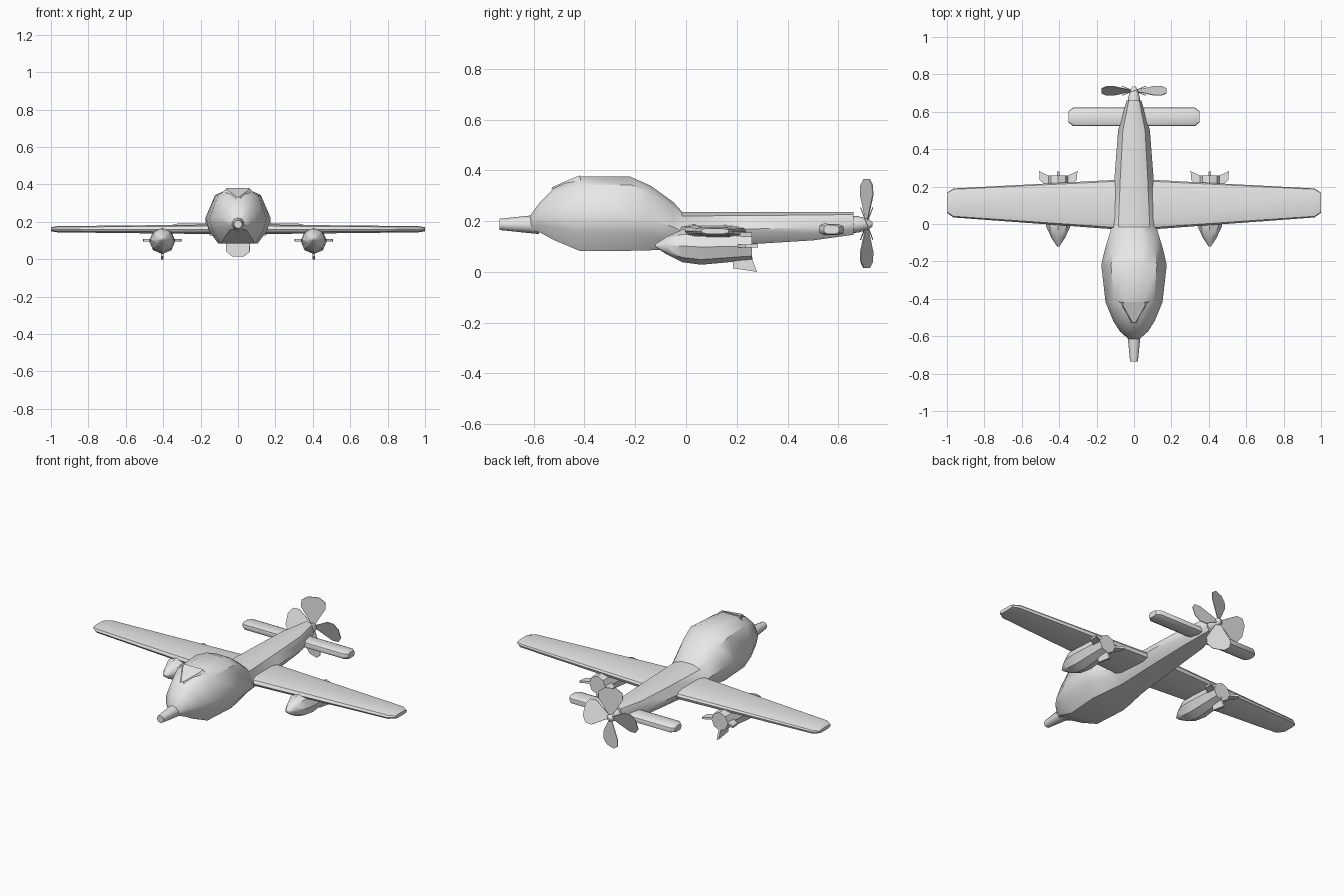
import bpy, math
from mathutils import Vector

cube = bpy.data.objects.get("Cube")
if cube:
    bpy.data.objects.remove(cube, do_unlink=True)

grey = bpy.data.materials.new("plain grey")
grey.use_nodes = True
colour = (0.8, 0.8, 0.8, 1)
grey.diffuse_color = colour
grey.node_tree.nodes["Principled BSDF"].inputs["Base Color"].default_value = colour


def build(name, verts, faces, angle=40):
    mesh = bpy.data.meshes.new(name)
    mesh.from_pydata(verts, [], faces)
    obj = bpy.data.objects.new(name, mesh)
    bpy.context.collection.objects.link(obj)
    mesh.materials.append(grey)
    bpy.ops.object.select_all(action='DESELECT')
    obj.select_set(True)
    bpy.context.view_layer.objects.active = obj
    bpy.ops.object.mode_set(mode='EDIT')
    bpy.ops.mesh.select_all(action='SELECT')
    bpy.ops.mesh.normals_make_consistent(inside=False)
    bpy.ops.object.mode_set(mode='OBJECT')
    if angle:
        bpy.ops.object.shade_smooth_by_angle(angle=math.radians(angle))
    return obj


def loft(name, rings, angle=40):
    """Skin a row of equal rings and cap both ends."""
    n = len(rings[0])
    verts = [p for ring in rings for p in ring]
    faces = [(r * n + i, r * n + (i + 1) % n, (r + 1) * n + (i + 1) % n, (r + 1) * n + i)
             for r in range(len(rings) - 1) for i in range(n)]
    last = (len(rings) - 1) * n
    faces += [tuple(range(n)), tuple(range(last, last + n))]
    return build(name, verts, faces, angle)


def round_loft(name, stations, x=0, sides=10):
    """Stations are (y, centre z, radius)."""
    turn = [2 * math.pi * i / sides for i in range(sides)]
    return loft(name, [[(x + r * math.sin(a), y, z + r * math.cos(a)) for a in turn]
                       for y, z, r in stations])


def plate(name, outline, thickness):
    """Give a flat outline some thickness along its normal."""
    pts = [Vector(p) for p in outline]
    off = (pts[1] - pts[0]).cross(pts[2] - pts[0]).normalized() * thickness / 2
    return loft(name, [[p - off for p in pts], [p + off for p in pts]], 0)


# Fuselage: (y, half width, bottom, top)
half = [(0.3, 1), (0.7, 0.89), (1, 0.47), (0.9, 0.25), (0.6, 0)]
section = half + [(-x, z) for x, z in reversed(half)]
body = [(-0.615, 0.03, 0.165, 0.22), (-0.575, 0.075, 0.155, 0.275), (-0.52, 0.11, 0.125, 0.33),
        (-0.42, 0.152, 0.083, 0.375), (-0.22, 0.175, 0.083, 0.375), (-0.14, 0.157, 0.085, 0.34),
        (-0.05, 0.13, 0.09, 0.275), (-0.015, 0.12, 0.092, 0.236), (0.24, 0.105, 0.108, 0.236),
        (0.5, 0.085, 0.124, 0.236), (0.66, 0.04, 0.146, 0.236)]
loft("fuselage", [[(fx * w, y, lo + fz * (hi - lo)) for fx, fz in section] for y, w, lo, hi in body])

# Nose probe and tail spinner
round_loft("nose_probe", [(-0.735, 0.187, 0.022), (-0.64, 0.187, 0.032), (-0.58, 0.187, 0.038)])
round_loft("spinner", [(0.64, 0.187, 0.036), (0.68, 0.187, 0.032), (0.72, 0.187, 0.02),
                       (0.735, 0.187, 0.008)])

# Windscreen wedge with a flat roof
loft("windscreen", [[(-0.012, -0.53, 0.325), (-0.065, -0.44, 0.35), (-0.085, -0.415, 0.355),
                     (0.085, -0.415, 0.355), (0.065, -0.44, 0.35), (0.012, -0.53, 0.325)],
                    [(-0.008, -0.527, 0.334), (-0.06, -0.435, 0.374), (-0.06, -0.418, 0.38),
                     (0.06, -0.418, 0.38), (0.06, -0.435, 0.374), (0.008, -0.527, 0.334)]], 0)

# Wing and tailplane: (x, front, back, bottom, top), mirrored
airfoil = [(0, 0.5), (0.04, 0.85), (0.2, 1), (0.8, 0.95), (0.97, 0.75),
           (1, 0.5), (0.97, 0.15), (0.8, 0), (0.2, 0), (0.04, 0.2)]


def span(name, stations):
    row = [(-s[0], *s[1:]) for s in reversed(stations)] + stations
    loft(name, [[(x, a + fy * (b - a), lo + fz * (hi - lo)) for fy, fz in airfoil]
                for x, a, b, lo, hi in row])


span("wing", [(0.08, -0.03, 0.237, 0.134, 0.186), (0.965, 0.035, 0.19, 0.144, 0.177),
              (1, 0.06, 0.168, 0.15, 0.171)])
span("tailplane", [(0.08, 0.523, 0.623, 0.145, 0.19), (0.325, 0.523, 0.623, 0.145, 0.19),
                   (0.35, 0.543, 0.603, 0.15, 0.185)])

# Engine pods with three swept fins each
for side, x in (("right", -0.405), ("left", 0.405)):
    round_loft(side + "_engine", [(-0.12, 0.104, 0.006), (-0.075, 0.104, 0.036),
                                  (-0.015, 0.102, 0.064), (0.06, 0.098, 0.07),
                                  (0.18, 0.1, 0.061), (0.225, 0.1, 0.056), (0.26, 0.1, 0.054)], x, 8)
    for label, dx, dz in (("inner", -1, 0), ("outer", 1, 0), ("lower", 0, -1)):
        fin = [(0.03, 0.185), (0.1, 0.235), (0.102, 0.283), (0.05, 0.258), (0.03, 0.255)]
        if dz:
            fin = [(0.03, 0.185), (0.088, 0.185), (0.102, 0.28), (0.056, 0.262), (0.03, 0.26)]
        plate(f"{side}_{label}_fin", [(x + dx * r, y, 0.102 + dz * r) for r, y in fin], 0.012)

# Pusher propeller: pitched blades, outline as (radius, across)
edge = [(0.01, 0.008), (0.11, 0.064), (0.15, 0.062), (0.175, 0.03)]
outline = edge + [(r, -t) for r, t in reversed(edge)]
for k in range(4):
    c, s = math.cos(k * math.pi / 2), math.sin(k * math.pi / 2)
    plate(f"propeller_blade_{k + 1}",
          [(r * c - t * s, 0.712 - 0.38 * t, 0.19 + r * s + t * c) for r, t in outline], 0.004)
